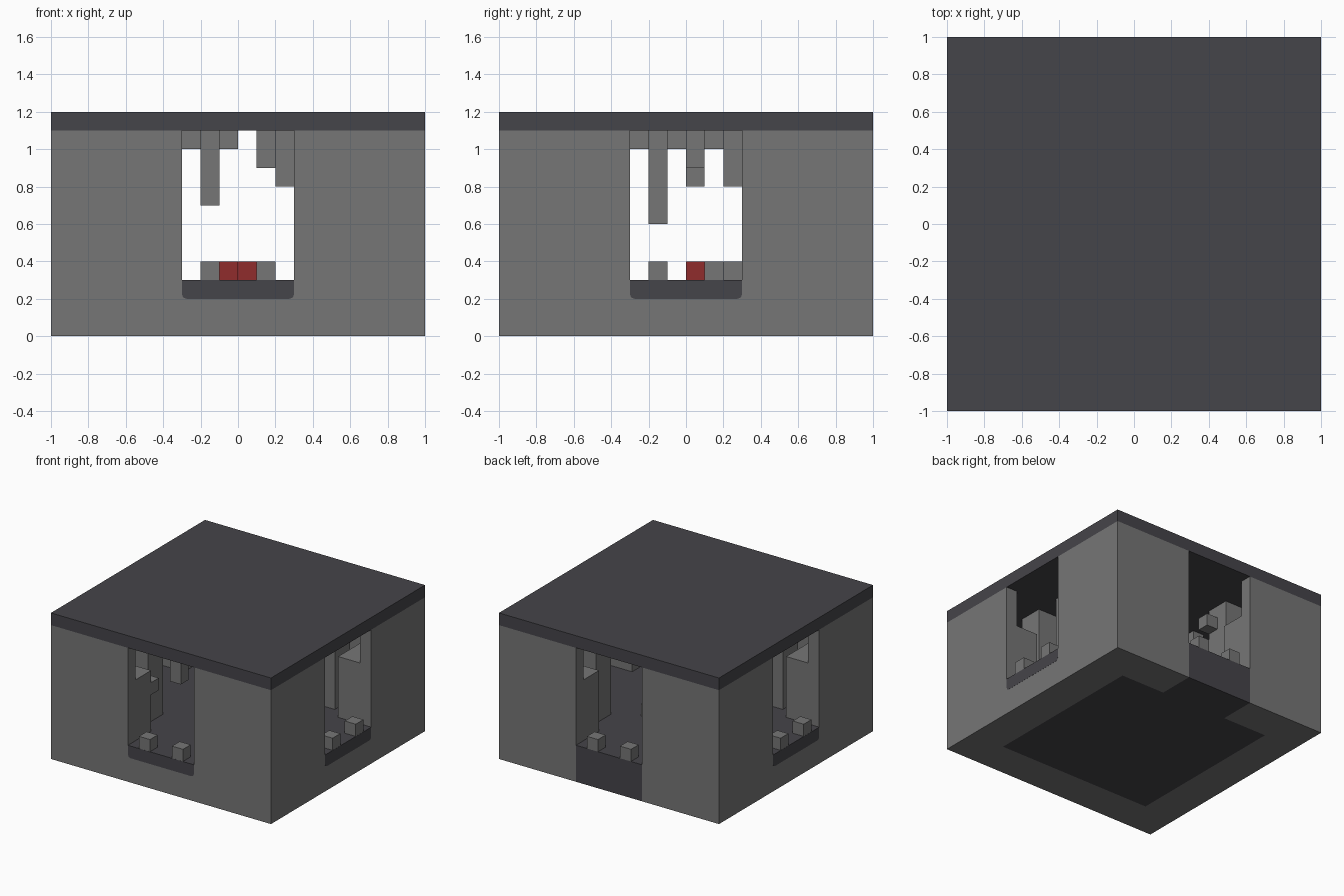
import bpy, bmesh, math
from mathutils import Matrix

old = bpy.data.objects.get("Cube")
if old:
    bpy.data.objects.remove(old)


def material(name, rgb):
    m = bpy.data.materials.new(name)
    m.use_nodes = True
    m.diffuse_color = (*rgb, 1)
    m.node_tree.nodes["Principled BSDF"].inputs["Base Color"].default_value = (*rgb, 1)
    return m


STONE = material("grey_stone", (0.18, 0.18, 0.18))
DARK = material("dark_slate", (0.06, 0.058, 0.067))
RED = material("red", (0.28, 0.025, 0.025))


def prism(name, outline, low, high, mat, turn=0, upright=False):
    """Extrude an outline along z, or along y if upright, then turn it about z."""
    bm = bmesh.new()
    if upright:
        verts = [bm.verts.new((a, low, b)) for a, b in outline]
        shift = (0, high - low, 0)
    else:
        verts = [bm.verts.new((a, b, low)) for a, b in outline]
        shift = (0, 0, high - low)
    face = bm.faces.new(verts)
    new = bmesh.ops.extrude_face_region(bm, geom=[face])["geom"]
    bmesh.ops.translate(bm, vec=shift, verts=[v for v in new if isinstance(v, bmesh.types.BMVert)])
    bmesh.ops.recalc_face_normals(bm, faces=bm.faces)
    bm.transform(Matrix.Rotation(math.radians(turn), 4, "Z"))
    mesh = bpy.data.meshes.new(name)
    bm.to_mesh(mesh)
    bm.free()
    mesh.materials.append(mat)
    ob = bpy.data.objects.new(name, mesh)
    bpy.context.collection.objects.link(ob)
    return ob


def box(name, x, y, z, mat, turn=0):
    outline = [(x[0], y[0]), (x[1], y[0]), (x[1], y[1]), (x[0], y[1])]
    return prism(name, outline, z[0], z[1], mat, turn)


def corner_outline(inner):
    return [(0.3, 1), (1, 1), (1, 0.3), (inner, 0.3), (inner, inner), (0.3, inner)]


# Roof and room floor
box("roof", (-1, 1), (-1, 1), (1.1, 1.2), DARK)
box("room_floor", (-0.7, 0.7), (-0.7, 0.7), (0, 0.3), DARK)

# Four wall corners, thick below the ledge and thin above it, with pillars
for i, side in enumerate(["back_left", "back_right", "front_right", "front_left"]):
    turn = 90 * i
    prism(side + "_lower_wall", corner_outline(0.7), 0, 0.8, STONE, turn)
    prism(side + "_upper_wall", corner_outline(0.9), 0.8, 1.1, STONE, turn)
    box(side + "_pillar", (0.4, 0.6), (0.4, 0.6), (0.3, 1.1), STONE, turn)

# Doorways: rounded sills on three sides, a full-depth threshold at the back
sill = [(-0.3, 0.3), (-0.3, 0.225), (-0.293, 0.207), (-0.275, 0.2),
        (0.275, 0.2), (0.293, 0.207), (0.3, 0.225), (0.3, 0.3)]
for side, turn in {"front": 0, "left": 90, "right": 270}.items():
    box(side + "_door_base", (-0.3, 0.3), (-1, -0.7), (0, 0.29), STONE, turn)
    prism(side + "_door_sill", sill, -1.001, -0.7, DARK, turn, upright=True)
box("back_threshold", (-0.3, 0.3), (0.7, 1), (0, 0.3), DARK)

# Pair of stone stubs in every doorway
for side, turn in {"front": 0, "left": 90, "back": 180, "right": 270}.items():
    for x in (-0.2, 0.1):
        box(side + "_door_stub", (x, x + 0.1), (-1, -0.9), (0.3, 0.4), STONE, turn)

# Stone blocks hanging from the ceiling: x, y, lower end
hanging = [(-0.2, -0.6, 0.7), (0.2, 0.2, 0.8), (0.1, 0, 0.9), (-0.3, -0.3, 1.0),
           (-0.1, -0.1, 1.0), (-0.3, 0.1, 1.0), (0.5, -0.2, 0.6), (-0.6, 0, 0.8)]
for x, y, z in hanging:
    box("hanging_stone", (x, x + 0.1), (y, y + 0.1), (z, 1.1), STONE)

# Stones jutting from the pillars
box("back_pillar_stone", (-0.4, -0.3), (0.4, 0.5), (0.9, 1.0), STONE)
box("front_pillar_stone", (-0.4, -0.3), (-0.7, -0.6), (0.6, 0.7), STONE)

# Loose blocks on the floor
box("floor_stone", (0.1, 0.2), (0.2, 0.3), (0.3, 0.4), STONE)
for x, y in ((-0.1, 0), (0, 0.1)):
    box("red_block", (x, x + 0.1), (y, y + 0.1), (0.3, 0.4), RED)
